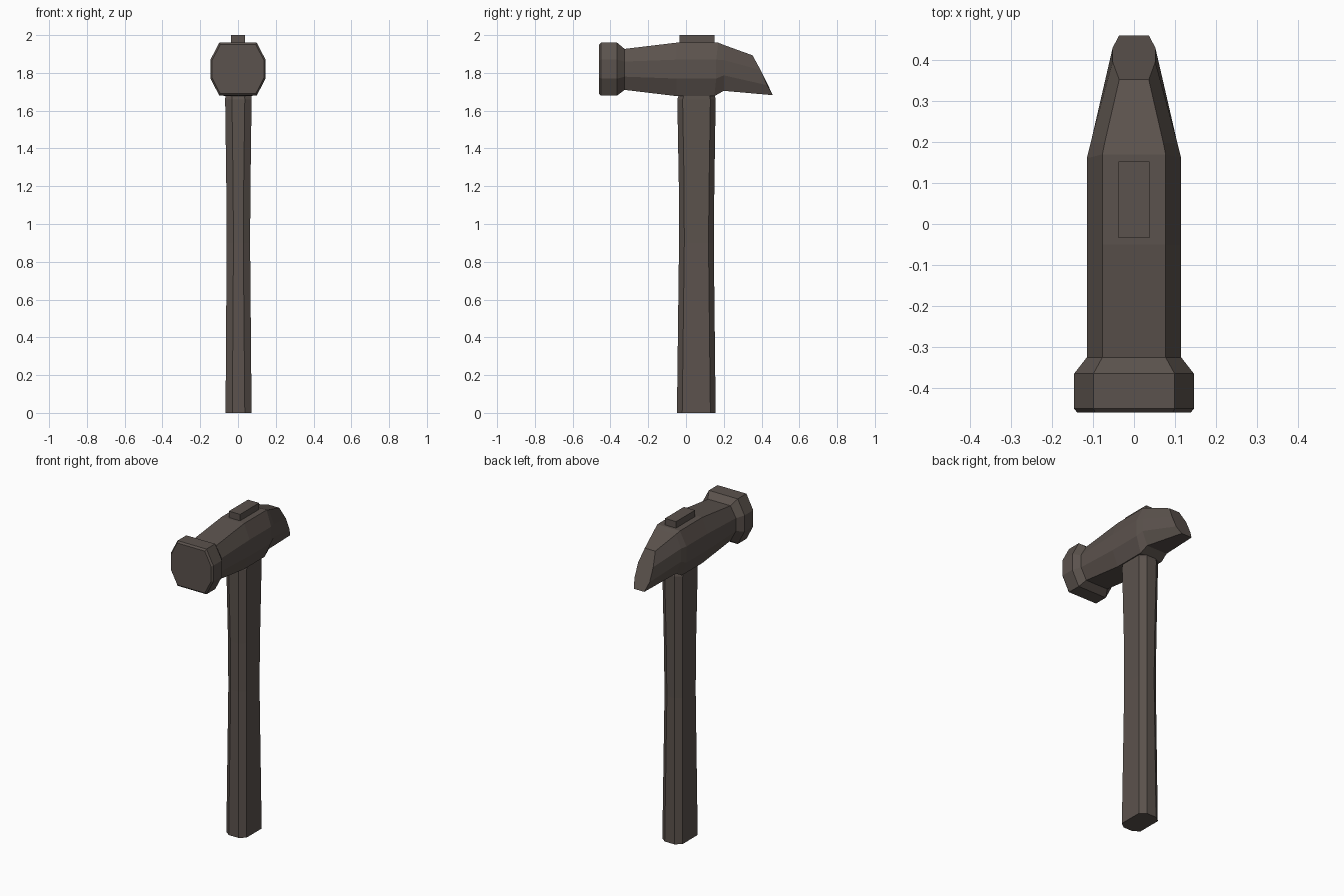
import bpy, bmesh

if "Cube" in bpy.data.objects:
    bpy.data.objects.remove(bpy.data.objects["Cube"])

# One flat colour for the whole tool
mat = bpy.data.materials.new("dark brown grey")
mat.diffuse_color = (0.105, 0.085, 0.074, 1)
mat.use_nodes = True
mat.node_tree.nodes["Principled BSDF"].inputs["Base Color"].default_value = mat.diffuse_color


def loft(name, rings):
    """Skin equal-length rings of points and cap both ends."""
    bm = bmesh.new()
    loops = [[bm.verts.new(p) for p in ring] for ring in rings]
    n = len(loops[0])
    for a, b in zip(loops, loops[1:]):
        for i in range(n):
            j = (i + 1) % n
            bm.faces.new((a[i], a[j], b[j], b[i]))
    bm.faces.new(loops[0])
    bm.faces.new(loops[-1])
    bmesh.ops.recalc_face_normals(bm, faces=bm.faces)
    mesh = bpy.data.meshes.new(name)
    bm.to_mesh(mesh)
    bm.free()
    mesh.materials.append(mat)
    obj = bpy.data.objects.new(name, mesh)
    bpy.context.collection.objects.link(obj)
    return obj


def head_ring(w, f, levels):
    """Mirrored octagon; levels are (y, z) from the bottom flat to the top flat."""
    half = list(zip((f, w, w, f), levels))
    right = [(x, y, z) for x, (y, z) in half]
    return right + [(-x, y, z) for x, y, z in reversed(right)]


def upright(y, w, f, zs):
    return head_ring(w, f, [(y, z) for z in zs])


# Head: striking face, neck, body, then the tapering slanted peen
loft("hammer_head", [
    upright(-0.46, 0.138, 0.094, (1.69, 1.775, 1.865, 1.95)),
    upright(-0.45, 0.146, 0.099, (1.68, 1.77, 1.87, 1.96)),
    upright(-0.365, 0.146, 0.099, (1.68, 1.77, 1.87, 1.96)),
    upright(-0.325, 0.115, 0.077, (1.71, 1.78, 1.86, 1.927)),
    upright(-0.05, 0.115, 0.077, (1.677, 1.77, 1.87, 1.96)),
    head_ring(0.115, 0.077, [(0.15, 1.677), (0.16, 1.77), (0.16, 1.87), (0.17, 1.96)]),
    head_ring(0.105, 0.071, [(0.2, 1.705), (0.2, 1.787), (0.2, 1.868), (0.2, 1.948)]),
    head_ring(0.052, 0.036, [(0.46, 1.682), (0.43, 1.735), (0.395, 1.815), (0.352, 1.893)]),
])


# Handle: chamfered rectangle, slimmer at the middle
def handle_ring(z, x0, x1, y0, y1):
    cx, cy = 0.036, 0.028
    return [(x0 + cx, y0, z), (x1 - cx, y0, z), (x1, y0 + cy, z), (x1, y1 - cy, z),
            (x1 - cx, y1, z), (x0 + cx, y1, z), (x0, y1 - cy, z), (x0, y0 + cy, z)]


loft("handle", [
    handle_ring(0.0, -0.066, 0.072, -0.048, 0.157),
    handle_ring(0.9, -0.06, 0.064, -0.037, 0.147),
    handle_ring(1.2, -0.062, 0.066, -0.038, 0.15),
    handle_ring(1.66, -0.068, 0.072, -0.046, 0.157),
    handle_ring(1.69, -0.066, 0.07, -0.036, 0.15),
])

# Handle end showing through the top of the head
loft("handle_top", [
    [(-0.038, -0.034, z), (0.038, -0.034, z), (0.038, 0.152, z), (-0.038, 0.152, z)]
    for z in (1.9, 2.0)
])
